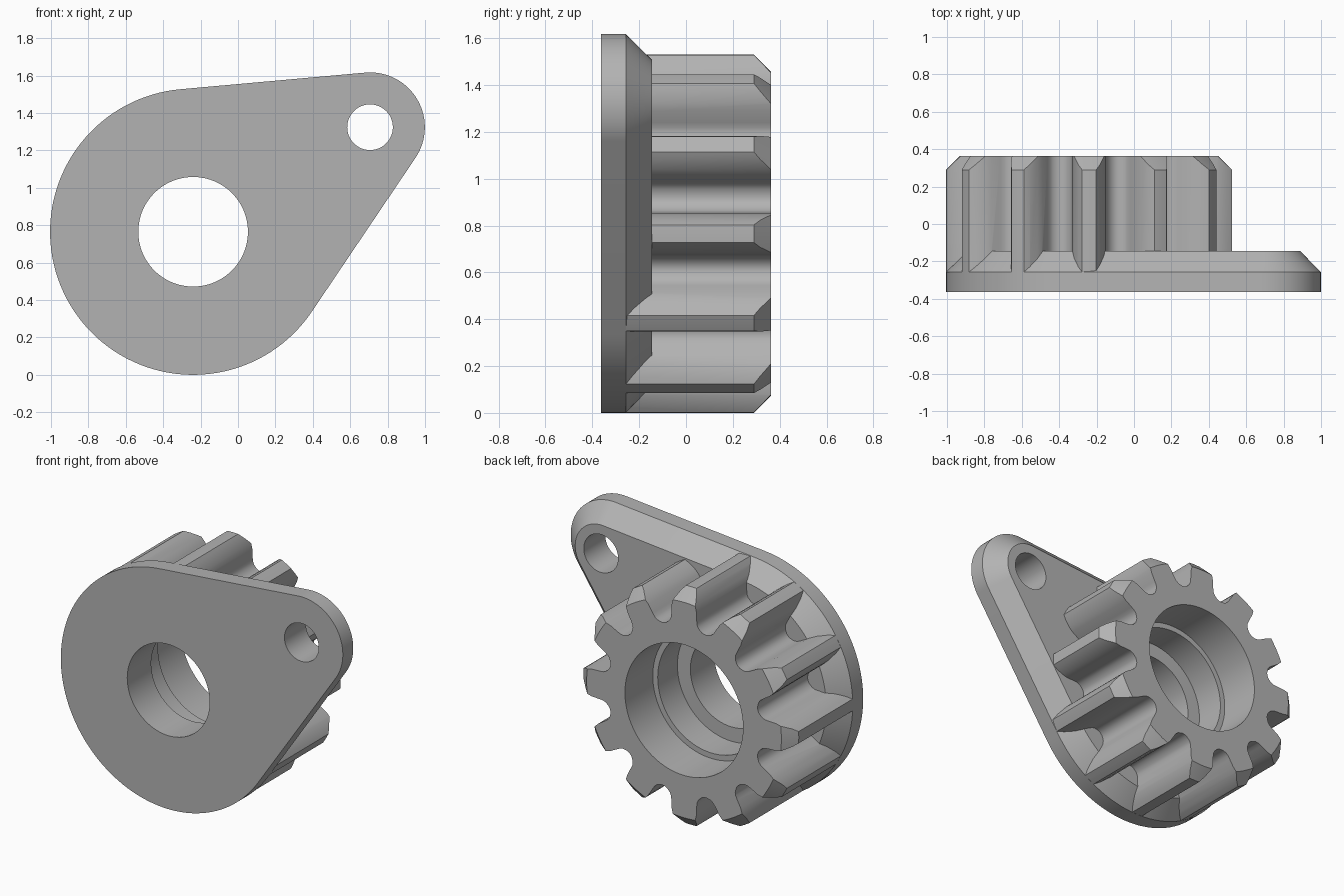
import bpy, bmesh, math
from math import sin, cos, pi

if "Cube" in bpy.data.objects:
    bpy.data.objects.remove(bpy.data.objects["Cube"])

HUB = (-0.24, 0.765)    # gear axis (x, z)
LUG = (0.706, 1.324)    # small ear hole centre
HUB_R, LUG_R = 0.765, 0.293

grey = bpy.data.materials.new("plain grey")
grey.diffuse_color = (0.45, 0.45, 0.45, 1)
grey.use_nodes = True
grey.node_tree.nodes["Principled BSDF"].inputs["Base Color"].default_value = grey.diffuse_color


def loft(name, sections):
    """Solid through matching (y, [(x, z), ...]) loops, capped at both ends."""
    bm = bmesh.new()
    rings = [[bm.verts.new((x, y, z)) for x, z in loop] for y, loop in sections]
    n = len(rings[0])
    for a, b in zip(rings, rings[1:]):
        for i in range(n):
            j = (i + 1) % n
            bm.faces.new((a[i], a[j], b[j], b[i]))
    bm.faces.new(rings[0])
    bm.faces.new(rings[-1])
    bmesh.ops.recalc_face_normals(bm, faces=bm.faces)
    mesh = bpy.data.meshes.new(name)
    bm.to_mesh(mesh)
    bm.free()
    mesh.materials.append(grey)
    ob = bpy.data.objects.new(name, mesh)
    bpy.context.collection.objects.link(ob)
    return ob


def arc(c, r, a0, a1, n):
    return [(c[0] + r * cos(a0 + (a1 - a0) * i / n),
             c[1] + r * sin(a0 + (a1 - a0) * i / n)) for i in range(n + 1)]


def circle(c, r, n=96):
    return arc(c, r, 0, 2 * pi, n)[:-1]


def combine(target, tool, operation):
    mod = target.modifiers.new(operation, 'BOOLEAN')
    mod.operation, mod.object, mod.solver = operation, tool, 'EXACT'
    bpy.context.view_layer.objects.active = target
    bpy.ops.object.modifier_apply(modifier=mod.name)
    bpy.data.objects.remove(tool)


def plate_outline(inset):
    """Two circles joined by their outer tangents."""
    dx, dz = LUG[0] - HUB[0], LUG[1] - HUB[1]
    ang = math.atan2(dz, dx)
    beta = math.acos((HUB_R - LUG_R) / math.hypot(dx, dz))
    return (arc(HUB, HUB_R - inset, ang + beta, ang + 2 * pi - beta, 80)
            + arc(LUG, LUG_R - inset, ang - beta, ang + beta, 40))


def gear_outline(teeth=12):
    """Teeth from a half tooth given as (distance from axis, half width)."""
    half = [(0.80, 0.0155), (0.764, 0.0375), (0.735, 0.058), (0.69, 0.079),
            (0.655, 0.0875), (0.60, 0.090), (0.575, 0.092), (0.555, 0.100),
            (0.541, 0.113), (0.530, 0.126)]
    tooth = [(u, -w) for u, w in reversed(half)] + half + [(0.5245, 0.1405)]
    pts = []
    for k in range(teeth):
        a = 2 * pi * k / teeth
        pts += [(HUB[0] + u * cos(a) - w * sin(a),
                 HUB[1] + u * sin(a) + w * cos(a)) for u, w in tooth]
    return pts


# Flange plate with chamfered rear edge
body = loft("flanged_gear", [(-0.363, plate_outline(0)), (-0.257, plate_outline(0)),
                             (-0.145, plate_outline(0.11))])

# Gear, trimmed by a chamfered round blank
gear = loft("gear", [(-0.27, gear_outline()), (0.363, gear_outline())])
blank = loft("gear_blank", [(-0.30, circle(HUB, 0.7645, 144)), (0.29, circle(HUB, 0.7645, 144)),
                            (0.40, circle(HUB, 0.655, 144))])
combine(gear, blank, 'INTERSECT')
combine(body, gear, 'UNION')

# Stepped bore and lug hole
bore = loft("bore_cutter", [(y, circle(HUB, r)) for y, r in
                            [(-0.45, 0.293), (-0.12, 0.293), (-0.12, 0.385),
                             (0.08, 0.385), (0.08, 0.42), (0.45, 0.42)]])
combine(body, bore, 'DIFFERENCE')
combine(body, loft("lug_cutter", [(-0.45, circle(LUG, 0.122, 48)),
                                  (0.0, circle(LUG, 0.122, 48))]), 'DIFFERENCE')

bpy.ops.object.select_all(action='DESELECT')
body.select_set(True)
bpy.context.view_layer.objects.active = body
bpy.ops.object.shade_smooth_by_angle(angle=math.radians(25))
